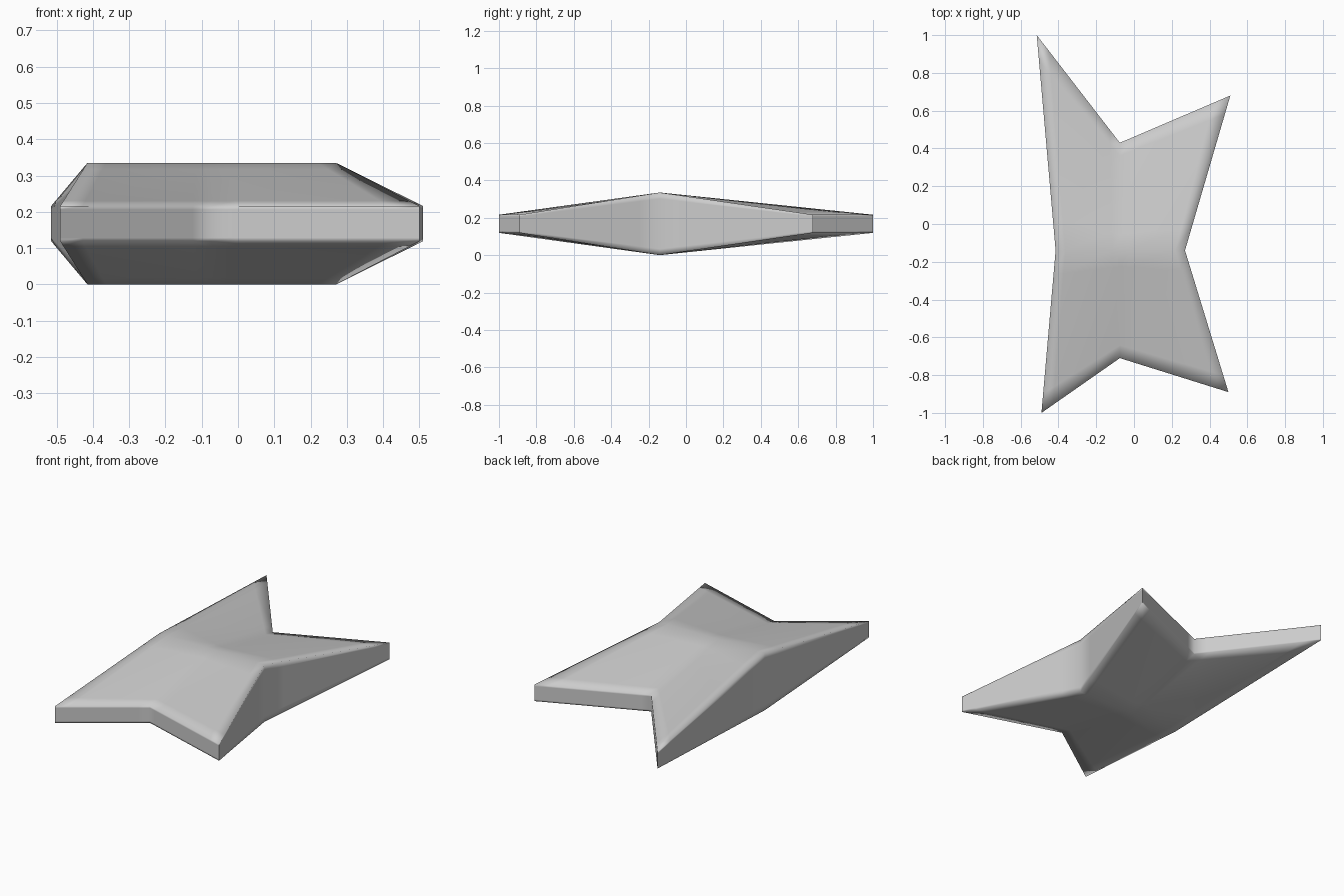
import bpy, bmesh, math
from mathutils import Vector

if "Cube" in bpy.data.objects:
    bpy.data.objects.remove(bpy.data.objects["Cube"])

# Plan outline: back, middle and front rows, each left / centre / right
BACK = [(-0.515, 1.0), (-0.075, 0.43), (0.51, 0.68)]
MID = [(-0.415, -0.14), (-0.0725, -0.14), (0.27, -0.14)]
FRONT = [(-0.49, -1.0), (-0.075, -0.71), (0.50, -0.89)]
MID_HALF, END_HALF, CENTRE = 0.1675, 0.0485, 0.1675

# Lattice steps with support loops near the edges
U = [-1, -0.85, -0.12, 0, 0.12, 0.85, 1]
V = [-1, -0.88, -0.15, 0, 0.15, 0.88, 1]
W = [-1, -0.8, 0.8, 1]


def across(row, u):
    a, b = (row[1], row[0]) if u < 0 else (row[1], row[2])
    return Vector(a).lerp(Vector(b), abs(u))


def place(u, v, w):
    p = across(MID, u).lerp(across(BACK if v > 0 else FRONT, u), abs(v))
    half = MID_HALF + (END_HALF - MID_HALF) * abs(v)
    return (p.x, p.y, CENTRE + w * half)


bm = bmesh.new()


def sheet(A, B, fn):
    """Add a grid of quads for one side of the block."""
    g = [[bm.verts.new(place(*fn(a, b))) for b in B] for a in A]
    for i in range(len(A) - 1):
        for j in range(len(B) - 1):
            bm.faces.new((g[i][j], g[i + 1][j], g[i + 1][j + 1], g[i][j + 1]))


for s in (-1, 1):
    sheet(U, V, lambda a, b: (a, b, s))   # top and bottom
    sheet(U, W, lambda a, b: (a, s, b))   # notched ends
    sheet(V, W, lambda a, b: (s, a, b))   # long sides
bmesh.ops.remove_doubles(bm, verts=bm.verts, dist=0.0002)
bmesh.ops.recalc_face_normals(bm, faces=bm.faces)

mesh = bpy.data.meshes.new("star_slab")
bm.to_mesh(mesh)
bm.free()
slab = bpy.data.objects.new("star_slab", mesh)
bpy.context.collection.objects.link(slab)

# Plain grey; only the pointed tips stay sharp
grey = bpy.data.materials.new("light_grey")
grey.diffuse_color = (0.6, 0.6, 0.6, 1)
grey.use_nodes = True
grey.node_tree.nodes["Principled BSDF"].inputs["Base Color"].default_value = grey.diffuse_color
mesh.materials.append(grey)
bpy.context.view_layer.objects.active = slab
slab.select_set(True)
bpy.ops.object.shade_smooth_by_angle(angle=math.radians(100))
